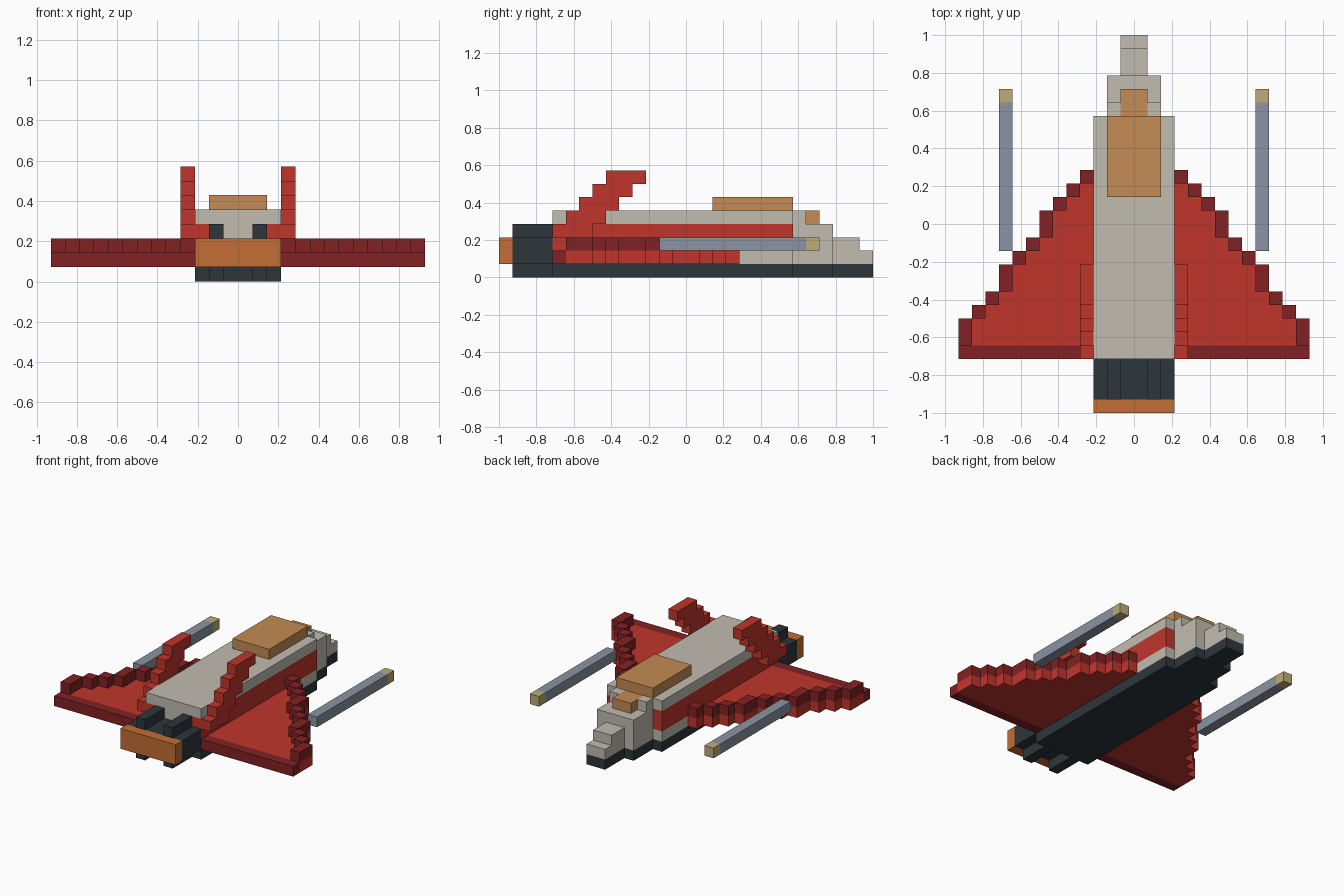
import bpy
import bmesh
from mathutils import Vector

cube = bpy.data.objects.get("Cube")
if cube:
    bpy.data.objects.remove(cube, do_unlink=True)

U = 1 / 14  # edge of one block


def material(name, hex_code):
    def linear(c):
        return c / 12.92 if c <= 0.04045 else ((c + 0.055) / 1.055) ** 2.4
    rgb = [linear(b / 255) for b in bytes.fromhex(hex_code)]
    mat = bpy.data.materials.new(name)
    mat.use_nodes = True
    mat.diffuse_color = (*rgb, 1)
    mat.node_tree.nodes["Principled BSDF"].inputs["Base Color"].default_value = (*rgb, 1)
    return mat


GREY = material("hull grey", "C1BCB0")
RED = material("wing red", "C0352C")
DARK_RED = material("trim dark red", "822123")
DARK = material("charcoal", "2D363B")
AMBER = material("canopy amber", "C48B53")
ORANGE = material("exhaust orange", "C46D33")
STEEL = material("steel blue", "8A94A3")
TAN = material("muzzle tan", "BDAC79")


def finish(name, bm, mat, mirror):
    bmesh.ops.recalc_face_normals(bm, faces=bm.faces)
    mesh = bpy.data.meshes.new(name)
    bm.to_mesh(mesh)
    bm.free()
    mesh.materials.append(mat)
    obj = bpy.data.objects.new(name, mesh)
    bpy.context.collection.objects.link(obj)
    if mirror:
        mod = obj.modifiers.new("Mirror", "MIRROR")
        mod.use_clip = False
        mod.use_mirror_merge = False


def blocks(name, mat, boxes, mirror=False):
    """Join boxes given as (x range, y range, z range) in block units."""
    bm = bmesh.new()
    for ranges in boxes:
        low = Vector([r[0] for r in ranges]) * U
        high = Vector([r[1] for r in ranges]) * U
        made = bmesh.ops.create_cube(bm, size=1)["verts"]
        for v in made:
            v.co = (low + high) / 2 + v.co * (high - low)
    finish(name, bm, mat, mirror)


def slab(name, mat, outline, z_range, mirror=False):
    """Extrude a flat outline upwards."""
    bm = bmesh.new()
    face = bm.faces.new([bm.verts.new((x * U, y * U, z_range[0] * U)) for x, y in outline])
    top = bmesh.ops.extrude_face_region(bm, geom=[face])["geom"]
    lift = Vector((0, 0, (z_range[1] - z_range[0]) * U))
    bmesh.ops.translate(bm, verts=[g for g in top if isinstance(g, bmesh.types.BMVert)], vec=lift)
    finish(name, bm, mat, mirror)


# Keel with a stepped nose
half = [(3, -10), (3, 8), (2, 8), (2, 11), (1, 11), (1, 14)]
slab("keel", DARK, half + [(-x, y) for x, y in reversed(half)], (0, 1))

# Hull and nose steps
blocks("hull", GREY, [
    ((-3, 3), (-10, 8), (1, 2)),
    ((-2, 2), (-10, 8), (2, 4)),
    ((-3, 3), (-10, 8), (4, 5)),
])
blocks("nose", GREY, [
    ((-2, 2), (8, 11), (1, 4)),
    ((-2, -1), (8, 9), (4, 5)),
    ((1, 2), (8, 9), (4, 5)),
    ((-1, 1), (11, 13), (1, 3)),
    ((-1, 1), (13, 14), (1, 2)),
])
blocks("side_stripes", RED, [((2, 3), (-10, 8), (2, 4))], mirror=True)

# Canopy and windscreen
blocks("canopy", AMBER, [((-2, 2), (2, 8), (5, 6))])
blocks("windscreen", AMBER, [((-1, 1), (8, 10), (4, 5))])

# Engines and exhaust
blocks("engine_block", DARK, [((-3, 3), (-13, -10), (1, 3))])
blocks("engine_ribs", DARK, [
    ((1, 2), (-13, -10), (0, 1)),
    ((1, 2), (-13, -10), (3, 4)),
], mirror=True)
blocks("exhaust", ORANGE, [((-3, 3), (-14, -13), (1, 3))])

# Wings: stepped leading edge with a raised trim
steps = [4, 3, 2, 1, -1, -2, -3, -5, -6, -7]
edge = [(3, -9)]
for i, y in enumerate(steps):
    edge += [(3 + i, y), (4 + i, y)]
edge.append((13, -9))
slab("wings", RED, edge, (1, 2), mirror=True)
blocks("trailing_edges", DARK_RED, [((3, 13), (-10, -9), (1, 2))], mirror=True)
blocks("leading_trim", DARK_RED, [
    ((3 + i, 4 + i), (low, high), (2, 3))
    for i, (high, low) in enumerate(zip(steps, steps[1:] + [-9]))
], mirror=True)

# Swept tail fins
blocks("tail_fins", RED, [
    ((3, 4), (i - 10, i - 7), (3 + i, 4 + i)) for i in range(4)
] + [((3, 4), (-6, -3), (7, 8))], mirror=True)

# Wing cannons
blocks("cannon_barrels", STEEL, [((9, 10), (-2, 9), (2, 3))], mirror=True)
blocks("cannon_muzzles", TAN, [((9, 10), (9, 10), (2, 3))], mirror=True)
